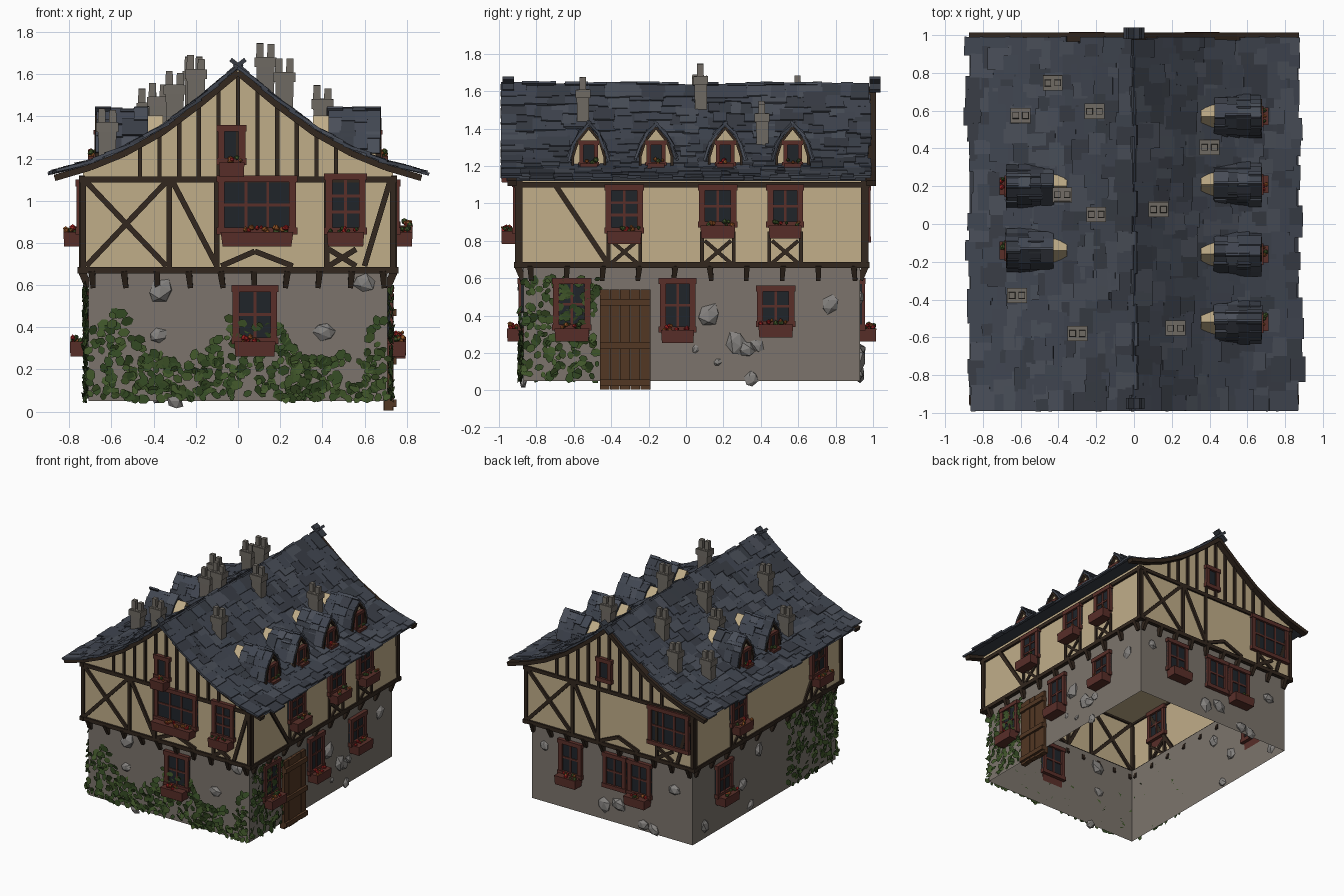
import bpy, bmesh, math, random
from mathutils import Matrix, Vector

if "Cube" in bpy.data.objects:
    bpy.data.objects.remove(bpy.data.objects["Cube"])

random.seed(4)
R = random.uniform
T, Rot = Matrix.Translation, Matrix.Rotation
COL = dict(slate_a=(.052, .061, .082), slate_b=(.068, .078, .1), slate_c=(.04, .046, .06),
           plaster=(.53, .42, .25), stone=(.2, .175, .15), rock=(.23, .22, .21),
           timber=(.032, .02, .013), red=(.1, .028, .022), glass=(.014, .018, .023),
           ivy=(.05, .09, .022), ivy_dark=(.032, .065, .016), wood=(.085, .038, .017),
           flower=(.35, .015, .015), bloom=(.3, .09, .02), chimney=(.16, .145, .125))
MATS = {}
for k, c in COL.items():
    MATS[k] = bpy.data.materials.new(k)
    MATS[k].diffuse_color = (*c, 1)


class Part:
    """Collects primitives into one named mesh."""
    def __init__(self, name):
        self.name, self.bm, self.mats = name, bmesh.new(), []

    def idx(self, mat):
        if mat not in self.mats:
            self.mats.append(mat)
        return self.mats.index(mat)

    def box(self, M, size, mat, taper=1):
        vs = bmesh.ops.create_cube(self.bm, size=1)['verts']
        for v in vs:
            k = taper if v.co.z > 0 else 1
            v.co = M @ Vector((v.co.x * size[0] * k, v.co.y * size[1] * k, v.co.z * size[2]))
        for f in {f for v in vs for f in v.link_faces}:
            f.material_index = self.idx(mat)

    def beam(self, M, a, b, w, d, mat='timber', out=0.0):
        du, dz = b[0] - a[0], b[1] - a[1]
        m = M @ T(((a[0] + b[0]) / 2, out, (a[1] + b[1]) / 2)) @ Rot(-math.atan2(dz, du), 4, 'Y')
        self.box(m, (math.hypot(du, dz), d, w), mat)

    def ball(self, M, r, mat, jitter=0.0, sub=1):
        vs = bmesh.ops.create_icosphere(self.bm, subdivisions=sub, radius=r)['verts']
        for v in vs:
            v.co = M @ (v.co * (1 + R(-jitter, jitter)))
        for f in {f for v in vs for f in v.link_faces}:
            f.material_index = self.idx(mat)

    def poly(self, pts, mat):
        f = self.bm.faces.new([self.bm.verts.new(p) for p in pts])
        f.material_index = self.idx(mat)

    def done(self):
        bmesh.ops.recalc_face_normals(self.bm, faces=self.bm.faces)
        me = bpy.data.meshes.new(self.name)
        self.bm.to_mesh(me)
        for m in self.mats:
            me.materials.append(MATS[m])
        bpy.context.collection.objects.link(bpy.data.objects.new(self.name, me))


def wall(side, dist):
    """Local (along wall, outward, up) to world."""
    u, o = dict(front=((1, 0), (0, -1)), back=((1, 0), (0, 1)),
                right=((0, 1), (1, 0)), left=((0, 1), (-1, 0)))[side]
    return Matrix(((u[0], o[0], 0, o[0] * dist), (u[1], o[1], 0, o[1] * dist), (0, 0, 1, 0), (0, 0, 0, 1)))


UP = {s: wall(s, d) for s, d in dict(front=.9, back=.96, right=.74, left=.74).items()}
LO = {s: wall(s, d) for s, d in dict(front=.87, back=.93, right=.71, left=.71).items()}

# Roof curve: height and slope at distance x from the ridge
ROOF = [(0, 1.62), (.18, 1.47), (.36, 1.335), (.54, 1.235), (.7, 1.17), (.87, 1.12)]
def roof(x):
    for (x0, z0), (x1, z1) in zip(ROOF, ROOF[1:]):
        if x <= x1 or x1 == .87:
            s = (z1 - z0) / (x1 - x0)
            return z0 + s * (x - x0), math.atan(-s)

# Hollow wall shell: stone storey, jetty, plastered storey, gables, ceiling
p = Part('walls')
def ring(x, y0, y1, z):
    return [(-x, y0, z), (x, y0, z), (x, y1, z), (-x, y1, z)]
rings = [ring(.71, -.87, .93, .05), ring(.71, -.87, .93, .67), ring(.745, -.9, .96, .66), ring(.735, -.9, .96, 1.15)]
for a, b, m in zip(rings, rings[1:], ('stone', 'plaster', 'plaster')):
    for i in range(4):
        j = (i + 1) % 4
        p.poly([a[i], a[j], b[j], b[i]], m)
for y in (-.9, .96):
    half = [(x, z) for x, z in ROOF if x < .72]
    prof = [(.735, 1.15)] + half[::-1] + [(-x, z) for x, z in half[1:]] + [(-.735, 1.15)]
    p.poly([(x, y, z) for x, z in prof], 'plaster')
p.poly(ring(.735, -.9, .96, 1.1), 'plaster')
p.done()

# Timber framing
p = Part('timber_frame')
for s, sg in (('front', 1), ('back', -1)):
    M = UP[s]
    def B(x0, z0, x1, z1, w=.026):
        p.beam(M, (sg * x0, z0), (sg * x1, z1), w, .03)
    B(-.76, .67, .76, .67, .03)
    B(-.74, 1.1, .74, 1.1, .028)
    for x in (-.735, -.325, -.1, .42, .735):
        B(x, .67, x, 1.1)
    B(-.72, .69, -.34, 1.09); B(-.72, 1.09, -.34, .69)
    B(-.31, 1.09, -.1, .69); B(.6, .69, .72, 1.09)
    B(-.08, .69, .08, .76); B(.08, .76, .26, .69)
    B(.43, .69, .56, .77); B(.43, .77, .56, .69)
    for i in range(-5, 6):
        x = i * .093
        B(x, 1.1, x, roof(abs(x))[0] - .01, .02)
    for sx in (-1, 1):                                   # barge boards crossing at the peak
        for (x0, z0), (x1, z1) in zip(ROOF, ROOF[1:]):
            p.beam(M, (sx * x0, z0 - .012), (sx * x1, z1 - .012), .03, .05, 'timber', .03)
        p.beam(M, (-sx * .035, 1.67), (sx * .05, 1.6), .02, .06, 'slate_c', .05)
for s in ('right', 'left'):
    M = UP[s]
    p.beam(M, (-.92, .67), (.98, .67), .03, .03)
    p.beam(M, (-.92, 1.1), (.98, 1.1), .03, .03)
    for y in (-.89, .95):
        p.beam(M, (y, .67), (y, 1.12), .03, .03)
    p.beam(M, (-.7, 1.1), (-.42, .68), .028, .03)
    for c in ((-.33, .17, .53) if s == 'right' else (-.6, .41)):
        for a, b in ((.68, .8), (.8, .68)):
            p.beam(M, (c - .07, a), (c + .07, b), .02, .03)
        for e in (-.085, .085):
            p.beam(M, (c + e, .67), (c + e, .85), .02, .03)
for s, M in LO.items():                                  # jetty brackets
    lo, hi = (-.69, .69) if s in ('front', 'back') else (-.83, .9)
    for i in range(10):
        u = lo + (hi - lo) * i / 9
        m = M @ T((u, .016, .63)) @ Rot(-.35, 4, 'X') @ Rot(R(-.15, .15), 4, 'Y')
        p.box(m, (.024, .03, .085), 'timber', 1.3)
p.done()

# Windows with glazing bars and flower boxes
def window(p, M, u, w, z0, z1, cols, rows, planter=True, f=.032, ph=.07, pd=.085):
    u0, u1 = u - w / 2, u + w / 2
    p.beam(M, (u0, (z0 + z1) / 2), (u1, (z0 + z1) / 2), z1 - z0 - .01, .024, 'glass')
    for z in (z0 + f / 2, z1 - f / 2):
        p.beam(M, (u0 - .006, z), (u1 + .006, z), f, .06, 'red')
    for x in (u0 + f / 2, u1 - f / 2):
        p.beam(M, (x, z0), (x, z1), f, .052, 'red')
    for i in range(1, cols):
        x = u0 + f + (w - 2 * f) * i / cols
        p.beam(M, (x, z0), (x, z1), .014, .038, 'red')
    for i in range(1, rows):
        z = z0 + f + (z1 - z0 - 2 * f) * i / rows
        p.beam(M, (u0, z), (u1, z), .014, .038, 'red')
    if planter:
        p.box(M @ T((u, pd / 2, z0 - ph / 2 + .012)), (w * .88, pd, ph), 'red', 1.06)
        for i in range(int(w / .022)):
            c = T((u + R(-.4, .4) * w, R(.4, .9) * pd, z0 + R(.012, .035)))
            p.ball(M @ c, R(.009, .016), random.choice(('flower', 'bloom', 'ivy')), .2)

p = Part('windows')
F, K, S, L = 'front', 'back', 'right', 'left'
for M, u, w, z0, z1, c, r, pl in (
        (UP[F], -.03, .13, 1.17, 1.36, 1, 1, 1), (UP[F], .09, .37, .84, 1.12, 3, 2, 1),
        (UP[F], .51, .19, .84, 1.13, 2, 3, 1), (LO[F], .08, .21, .32, .6, 2, 2, 1),
        (UP[S], -.33, .2, .84, 1.1, 2, 3, 1), (UP[S], .17, .2, .87, 1.1, 2, 2, 1),
        (UP[S], .53, .19, .87, 1.1, 2, 2, 1), (LO[S], -.61, .2, .32, .6, 2, 2, 1),
        (LO[S], -.045, .19, .31, .6, 2, 2, 1), (LO[S], .48, .2, .34, .56, 2, 2, 1),
        (UP[K], .04, .13, 1.17, 1.36, 1, 1, 0), (UP[K], -.53, .36, .79, 1.1, 3, 2, 0),
        (LO[K], .36, .2, .32, .6, 2, 2, 1), (LO[K], -.03, .2, .32, .6, 2, 2, 0),
        (LO[K], -.25, .2, .32, .6, 2, 2, 1), (LO[L], .55, .2, .32, .58, 2, 2, 1),
        (UP[L], -.6, .2, .84, 1.1, 2, 2, 1), (UP[L], .41, .19, .84, 1.1, 2, 2, 1)):
    window(p, M, u, w, z0, z1, c, r, pl)
p.done()

# Plank door
p = Part('door')
for i in range(5):
    p.beam(LO[S], (-.435 + i * .0545, .005), (-.435 + i * .0545, .54), .052, .04, 'wood', R(0, .008))
for z in (.04, .24, .47):
    p.beam(LO[S], (-.46, z), (-.19, z), .035, .06, 'wood', .012)
p.done()

# Roof deck and slates
SL = ('slate_a', 'slate_a', 'slate_b', 'slate_c')
p = Part('roof')
for sx in (-1, 1):
    for (x0, z0), (x1, z1) in zip(ROOF, ROOF[1:]):
        p.poly([(sx * x0, -.96, z0), (sx * x1, -.96, z1), (sx * x1, .96, z1), (sx * x0, .96, z0)], 'slate_c')
    for row in range(14):
        x = .82 - row * .0605
        y = -.985
        while y < .95:
            w = min(R(.05, .13), .985 - y)
            xx = max(x + R(-.022, .022), .035)
            z, a = roof(xx)
            m = T((sx * xx, y + w / 2, z + R(.012, .02))) @ Rot(sx * (a - .06 + R(-.03, .03)), 4, 'Y') @ Rot(R(-.04, .04), 4, 'Z')
            p.box(m, (R(.1, .14), w + .01, .014), random.choice(SL))
            y += w
p.done()

# Arched dormers with their own slates
p = Part('dormers')
ARCH = [(.085, 1.16), (.085, 1.25), (.06, 1.33), (0, 1.405)]
for s, ys in (('right', (-.52, -.16, .21, .57)), ('left', (.2, -.14))):
    for y in ys:
        M = wall(s, .655) @ T((y, 0, 0))
        pts = ARCH + [(-u, z) for u, z in ARCH[-2::-1]]
        p.poly([M @ Vector((u, 0, z)) for u, z in pts], 'plaster')
        for (a, za), (b, zb) in zip(pts, pts[1:]):
            p.poly([M @ Vector(v) for v in ((a, 0, za), (b, 0, zb), (b, -.3, zb), (a, -.3, za))], 'plaster')
            p.beam(M, (a, za), (b, zb), .014, .025, 'timber', .01)
        for sg in (-1, 1):
            for (a, za), (b, zb) in (((.11, 1.23), (.08, 1.32)), ((.09, 1.3), (.045, 1.38)), ((.06, 1.36), (-.01, 1.43))):
                for k in range(4):
                    d = -.015 - k * .06
                    m = (sg * (a + R(-.006, .006)), za + R(-.01, .01) + k * .004), (sg * b, zb + R(-.01, .014))
                    p.beam(M, *m, .014, R(.06, .08), random.choice(SL), d)
        window(p, M, 0, .1, 1.2, 1.335, 1, 1, True, .022, .035, .055)
p.done()

# Chimneys: tapered stack, cap and two pots
p = Part('chimneys')
for x, y in ((-.43, .75), (-.6, .57), (-.21, .6), (-.38, .15), (-.2, .05), (.13, .08),
             (.4, .41), (-.62, -.38), (-.3, -.58), (.22, -.55)):
    z = roof(abs(x))[0]
    M = T((x, y, z)) @ Rot(R(-.03, .03), 4, 'X')
    p.box(M @ T((0, 0, .05)), (.08, .062, .24), 'chimney', 1.1)
    p.box(M @ T((0, 0, .145)), (.105, .08, .045), 'chimney')
    for d, h in ((-.026, .07), (.026, R(.05, .08))):
        p.box(M @ T((d, 0, .165 + h / 2)), (.036, .036, h), 'chimney', .9)
p.done()

# Field stones set in the lower walls
p = Part('wall_stones')
for s, rocks in dict(front=((-.37, .57, .06), (-.38, .36, .04), (.41, .38, .05), (.6, .61, .05), (-.3, .05, .04)),
                     right=((.12, .4, .06), (.27, .25, .06), (.32, .22, .05), (.38, .24, .035), (.77, .46, .05),
                            (.05, .22, .02), (.17, .15, .022), (.35, .06, .04)),
                     back=((.07, .17, .06), (-.06, .2, .06), (-.28, .1, .045), (-.37, .08, .05), (-.55, .45, .05), (.6, .5, .04)),
                     left=((.78, .15, .05), (.3, .3, .05), (.1, .5, .05), (.2, .1, .04))).items():
    for u, z, r in rocks:
        p.ball(LO[s] @ T((u, 0, z)) @ Rot(R(0, 3), 4, 'Y') @ Matrix.Diagonal((1.15, .55, .9, 1)), r, 'rock', .14)
p.done()

# Ivy leaves, thinning out with height
p = Part('ivy')
for s, n, lo, hi, top in ((F, 430, -.71, .71, .5), (S, 170, -.87, -.47, .6), (L, 240, -.87, -.25, .62)):
    for i in range(n):
        u = R(lo, hi)
        h = top * (.75 + .25 * math.sin(u * 9 + 1)) if s == F else top
        z = .06 + (h - .06) * (R(0, 1) ** (1.3 if s == F else 1))
        r = R(.016, .032)
        M = LO[s] @ T((u, R(.006, .022), z)) @ Rot(R(-.5, .5), 4, 'X') @ Rot(R(-.4, .4), 4, 'Z') @ Rot(R(0, 6), 4, 'Y')
        p.poly([M @ Vector((r * a, 0, r * b)) for a, b in ((1.1, 0), (.6, .7), (-.4, .75), (-1, .1), (-.5, -.6), (.5, -.7))],
               random.choice(('ivy', 'ivy_dark')))
p.done()

for m in bpy.data.materials:
    if m.users and not m.is_grease_pencil:
        m.use_nodes = True
        m.node_tree.nodes["Principled BSDF"].inputs["Base Color"].default_value = m.diffuse_color
